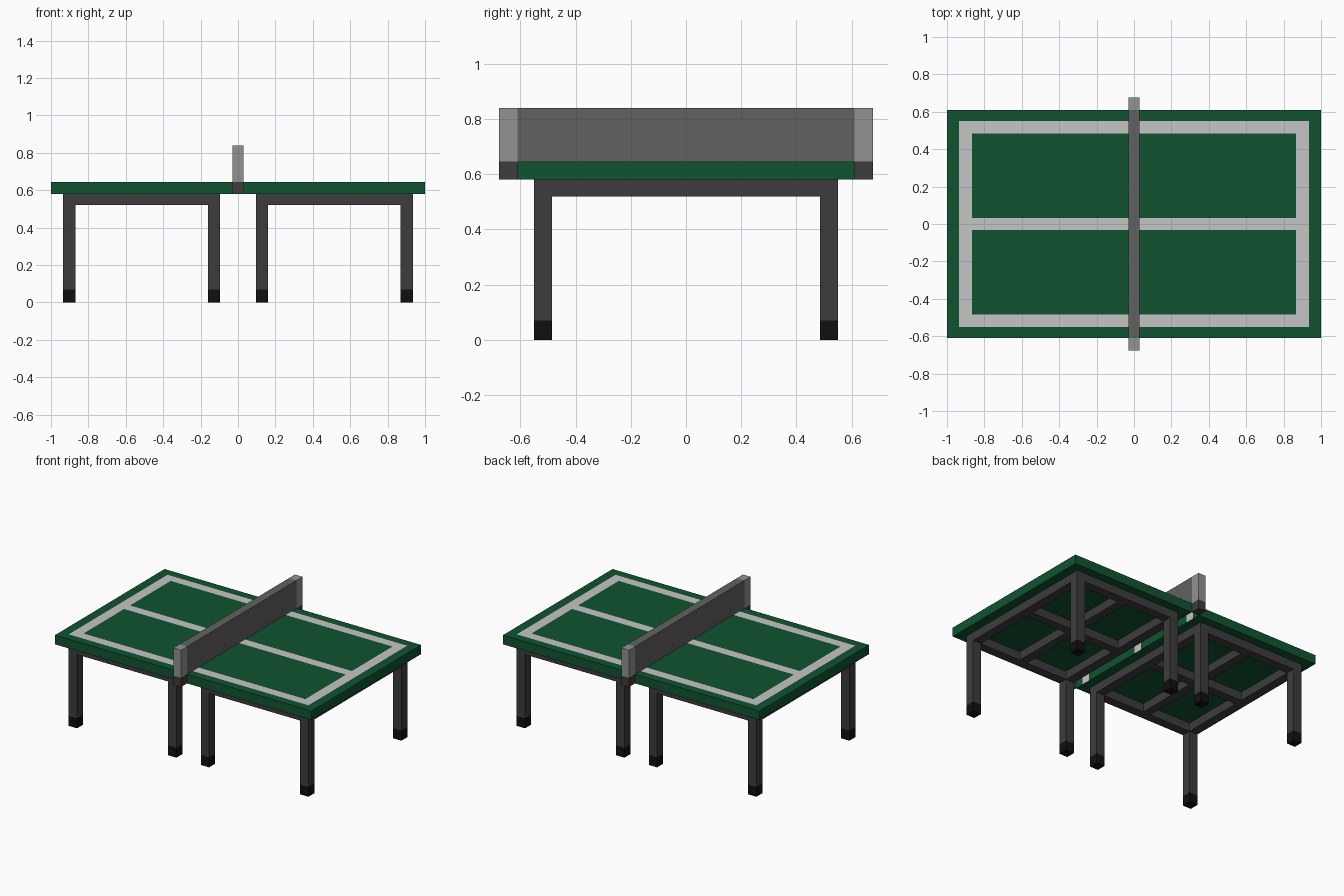
import bpy
import bmesh
from mathutils import Vector

if "Cube" in bpy.data.objects:
    bpy.data.objects.remove(bpy.data.objects["Cube"], do_unlink=True)


def material(name, r, g, b):
    mat = bpy.data.materials.new(name)
    mat.use_nodes = True
    mat.diffuse_color = (r, g, b, 1)
    bsdf = mat.node_tree.nodes["Principled BSDF"]
    bsdf.inputs["Base Color"].default_value = (r, g, b, 1)
    return mat


GREEN = material("table green", 0.005, 0.088, 0.03)
WHITE = material("line white", 0.56, 0.56, 0.56)
STEEL = material("frame grey", 0.046, 0.046, 0.046)
RUBBER = material("foot black", 0.005, 0.005, 0.005)
NET = material("net grey", 0.12, 0.12, 0.12)
POST = material("post grey", 0.29, 0.29, 0.29)


def box_mesh(lo, hi):
    """Axis-aligned box between two corners."""
    lo, hi = Vector(lo), Vector(hi)
    bm = bmesh.new()
    bmesh.ops.create_cube(bm, size=1)
    bmesh.ops.scale(bm, vec=hi - lo, verts=bm.verts)
    bmesh.ops.translate(bm, vec=(lo + hi) / 2, verts=bm.verts)
    return bm


def add(name, bm, *mats):
    mesh = bpy.data.meshes.new(name)
    bm.to_mesh(mesh)
    bm.free()
    for mat in mats:
        mesh.materials.append(mat)
    obj = bpy.data.objects.new(name, mesh)
    bpy.context.collection.objects.link(obj)
    return obj


def box(name, mat, xs, ys, zs):
    a, b, c = sorted(xs), sorted(ys), sorted(zs)
    return add(name, box_mesh((a[0], b[0], c[0]), (a[1], b[1], c[1])), mat)


# Main dimensions
GAP = 0.03
HALF_WIDTH = 0.61
UNDER, TOP, NET_TOP = 0.58, 0.645, 0.84
BEAM_LOW = 0.52
FOOT_TOP = 0.07
LINE_X = (0.865, 0.935)
LINE_Y = (0.485, 0.55)
CENTRE_LINE = 0.033
INNER_X = (0.095, 0.16)
OUTER_X = (0.87, 0.935)
MID_X = (0.485, 0.545)


def is_line(face, side):
    """White lines on the top, running over the inner edge."""
    c = face.calc_center_median()
    x, y = c.x * side, abs(c.y)
    inner_edge = face.normal.x * side < -0.5
    if not inner_edge and face.normal.z < 0.5:
        return False
    if x > LINE_X[1] or y > LINE_Y[1]:
        return False
    return x > LINE_X[0] or y > LINE_Y[0] or y < CENTRE_LINE


def table_half(side, label):
    # Tabletop with the lines cut into its faces
    x0, x1 = sorted((GAP * side, side))
    bm = box_mesh((x0, -HALF_WIDTH, UNDER), (x1, HALF_WIDTH, TOP))
    cuts = [((x * side, 0, 0), (1, 0, 0)) for x in LINE_X]
    cuts += [((0, y * s, 0), (0, 1, 0))
             for y in (*LINE_Y, CENTRE_LINE) for s in (-1, 1)]
    for point, normal in cuts:
        bmesh.ops.bisect_plane(bm, geom=bm.verts[:] + bm.edges[:] + bm.faces[:],
                               plane_co=point, plane_no=normal)
    bm.normal_update()
    for face in bm.faces:
        face.material_index = int(is_line(face, side))
    add(label + "_tabletop", bm, GREEN, WHITE)

    # Legs and feet
    for x_name, xs in (("inner", INNER_X), ("outer", OUTER_X)):
        xs = [x * side for x in xs]
        for y_name, s in (("front", -1), ("back", 1)):
            ys = [y * s for y in LINE_Y]
            name = f"{label}_{x_name}_{y_name}"
            box(name + "_leg", STEEL, xs, ys, (FOOT_TOP, UNDER))
            box(name + "_foot", RUBBER, xs, ys, (0, FOOT_TOP))

    # Frame under the top: three beams across, three along
    for name, xs in (("inner", INNER_X), ("middle", MID_X), ("outer", OUTER_X)):
        box(f"{label}_{name}_cross_beam", STEEL, [x * side for x in xs],
            (-LINE_Y[0], LINE_Y[0]), (BEAM_LOW, UNDER))
    rails = (("front", [-y for y in LINE_Y]), ("back", LINE_Y))
    for name, ys in rails:
        box(f"{label}_{name}_rail", STEEL,
            (INNER_X[1] * side, OUTER_X[0] * side), ys, (BEAM_LOW, UNDER))
    for name, a, b in (("inner", INNER_X, MID_X), ("outer", MID_X, OUTER_X)):
        box(f"{label}_{name}_centre_rail", STEEL, (a[1] * side, b[0] * side),
            (-GAP, GAP), (BEAM_LOW, UNDER))


table_half(1, "left")
table_half(-1, "right")

# Net with its end posts and clamps
box("net", NET, (-GAP, GAP), (-HALF_WIDTH, HALF_WIDTH), (TOP, NET_TOP))
for name, s in (("front", -1), ("back", 1)):
    ys = (HALF_WIDTH * s, 0.677 * s)
    box(name + "_net_post", POST, (-GAP, GAP), ys, (TOP, NET_TOP))
    box(name + "_net_clamp", STEEL, (-GAP, GAP), ys, (UNDER, TOP))
